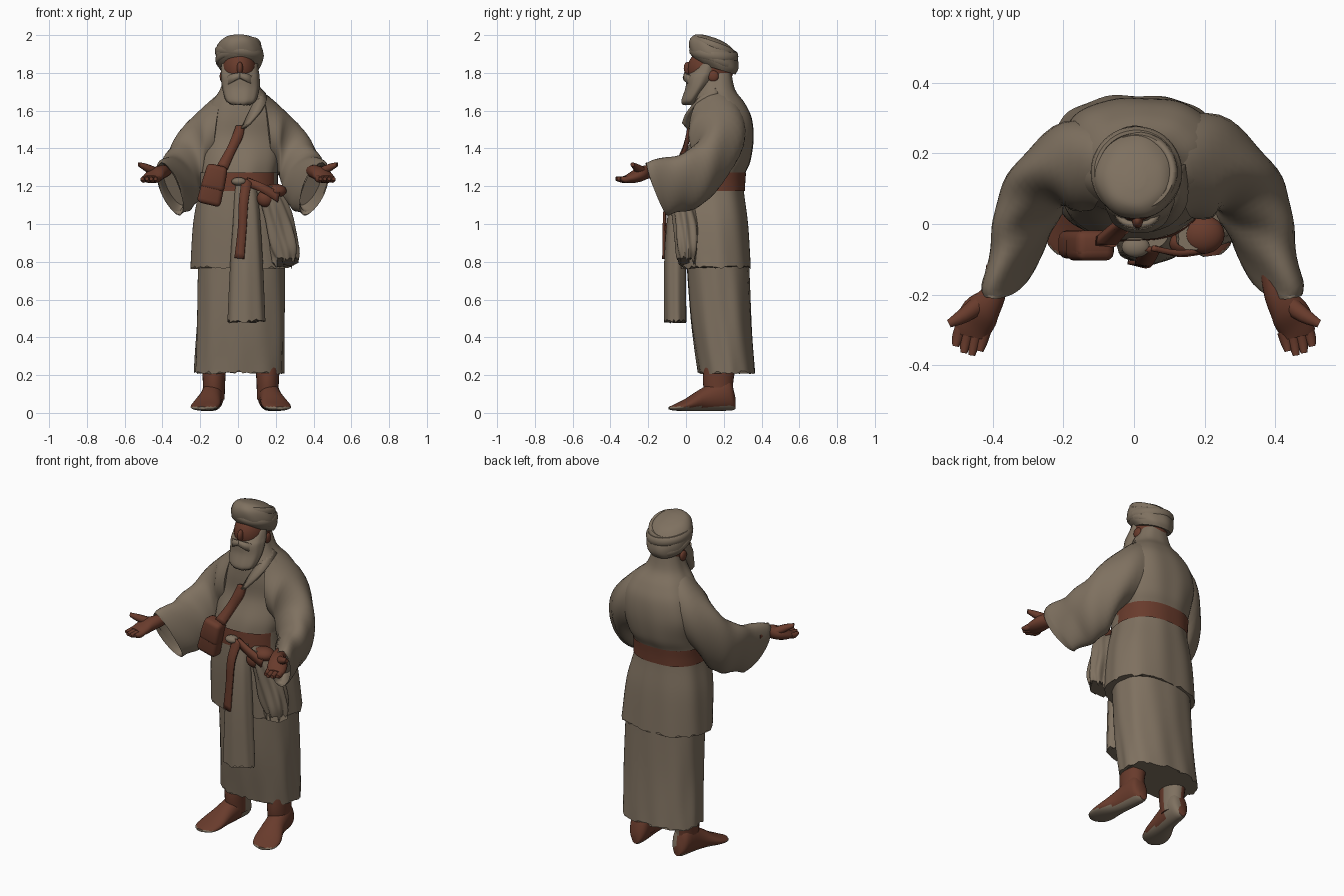
import bpy, bmesh, math, random
from mathutils import Vector, Matrix

random.seed(4)
if "Cube" in bpy.data.objects:
    bpy.data.objects.remove(bpy.data.objects["Cube"], do_unlink=True)


def material(name, rgb):
    m = bpy.data.materials.new(name)
    m.use_nodes = True
    m.diffuse_color = (*rgb, 1)
    bsdf = m.node_tree.nodes["Principled BSDF"]
    bsdf.inputs["Base Color"].default_value = (*rgb, 1)
    bsdf.inputs["Roughness"].default_value = 0.9
    return m


CLOTH = material("tan cloth", (0.212, 0.165, 0.117))
BROWN = material("reddish brown", (0.14, 0.044, 0.025))


def finish(name, bm, mats, angle=0.9):
    bmesh.ops.recalc_face_normals(bm, faces=bm.faces)
    me = bpy.data.meshes.new(name)
    bm.to_mesh(me)
    bm.free()
    for m in mats:
        me.materials.append(m)
    me.shade_smooth()
    me.set_sharp_from_angle(angle=angle)
    ob = bpy.data.objects.new(name, me)
    bpy.context.collection.objects.link(ob)
    return ob


def spline(rows, k):
    """Catmull-Rom interpolation between rows of numbers."""
    out = []
    for i in range(len(rows) - 1):
        a, b, c, d = (rows[max(i - 1, 0)], rows[i], rows[i + 1],
                      rows[min(i + 2, len(rows) - 1)])
        for s in range(k):
            t = s / k
            out.append([q + t * ((r - p) / 2 + t * (p - 2.5 * q + 2 * r - w / 2
                        + t * (1.5 * q - 1.5 * r + (w - p) / 2)))
                        for p, q, r, w in zip(a, b, c, d)])
    return out + [list(rows[-1])]


def skin(name, rings, mats, caps=True, rule=None):
    bm = bmesh.new()
    vs = [[bm.verts.new(p) for p in ring] for ring in rings]
    n = len(vs[0])
    for a, b in zip(vs, vs[1:]):
        for j in range(n):
            bm.faces.new((a[j], a[(j + 1) % n], b[(j + 1) % n], b[j]))
    if caps:
        bm.faces.new(vs[0])
        bm.faces.new(vs[-1])
    if rule:
        for f in bm.faces:
            f.material_index = rule(f.calc_center_median())
    return finish(name, bm, mats)


def loft(name, rows, mats, n=48, fold=0, waves=9, twist=1.0, rag=0, tilt=0, power=2.0, caps=True, rule=None):
    """Upright form from rows of (z, cx, cy, rx, ry), with cloth folds."""
    rows = spline(rows, 5)
    rings = []
    for i, (z, cx, cy, rx, ry) in enumerate(rows):
        t = i / (len(rows) - 1)
        ring = []
        for j in range(n):
            a = math.tau * j / n
            c, s = math.cos(a), math.sin(a)
            f = (abs(c) ** power + abs(s) ** power) ** (-1 / power)
            f *= 1 + fold * (1 - 0.5 * t) * (math.sin(waves * a + twist * t)
                                             + 0.6 * math.sin((waves - 4) * a - 2 * twist * t + 1))
            dz = rag * random.uniform(-1, 1) if i == 0 else 0
            ring.append((cx + rx * f * c, cy + ry * f * s, z + dz + tilt * ry * f * s))
        rings.append(ring)
    return skin(name, rings, mats, caps, rule)


def limb(name, rows, mats, side=1, shift=0, n=20, k=4, fold=0, rule=None):
    """Tube from rows of (top point, bottom point, half width); side -1 mirrors it."""
    rows = spline([(*t, *b, w) for t, b, w in rows], k)
    mids = [(Vector(r[:3]) + Vector(r[3:6])) / 2 for r in rows]
    rings = []
    for i, r in enumerate(rows):
        up = (Vector(r[:3]) - Vector(r[3:6])) / 2
        along = mids[min(i + 1, len(rows) - 1)] - mids[max(i - 1, 0)]
        across = up.cross(along).normalized() * r[6]
        if i and across.dot(last) < 0:
            across.negate()
        last = across
        ring = []
        for j in range(n):
            a = math.tau * j / n
            f = 1 + fold * math.sin(3 * a + i * 0.9)
            p = mids[i] + (up * math.cos(a) + across * math.sin(a)) * f
            ring.append((side * p.x + shift, p.y, p.z))
        rings.append(ring)
    return skin(name, rings, mats, True, rule)


def ribbon(name, pairs, mat, thick=0.012, k=4):
    """Cloth strip between two edges, thickened."""
    rows = spline([(*a, *b) for a, b in pairs], k)
    bm = bmesh.new()
    vs = [(bm.verts.new(r[:3]), bm.verts.new(r[3:])) for r in rows]
    for a, b in zip(vs, vs[1:]):
        bm.faces.new((a[0], a[1], b[1], b[0]))
    ob = finish(name, bm, [mat])
    mod = ob.modifiers.new("thickness", "SOLIDIFY")
    mod.thickness, mod.offset = thick, 0


def blob(name, centre, radii, mat):
    bm = bmesh.new()
    bmesh.ops.create_uvsphere(bm, u_segments=24, v_segments=14, radius=1)
    bmesh.ops.transform(bm, matrix=Matrix.LocRotScale(centre, None, radii), verts=bm.verts)
    finish(name, bm, [mat])


# Garments
loft("skirt", [(.215, .005, .215, .236, .15), (.5, .015, .185, .231, .16), (.85, .018, .165, .228, .165)],
     [CLOTH], 72, .015, 11, 3, .01, power=2.4)
loft("tunic", [(.77, .017, .155, .265, .187), (1, .01, .14, .245, .187), (1.17, 0, .13, .208, .176),
               (1.25, 0, .134, .203, .172), (1.33, .01, .16, .215, .18), (1.45, .015, .192, .23, .166),
               (1.56, .025, .19, .215, .158), (1.64, .025, .175, .17, .135), (1.71, .015, .16, .112, .1),
               (1.8, .01, .165, .078, .075)], [CLOTH], 72, .011, 10, 5, .009, power=2.4)
# The belt is tucked under the cloth at the front right and the hips
loft("belt", [(1.175, 0, .131, .212, .181), (1.225, 0, .133, .21, .181), (1.272, 0, .137, .211, .181)],
     [BROWN, CLOTH], 72, .004, 10, power=2.4, caps=False,
     rule=lambda c: int(c.y < .11 and (c.x > .19 or c.x < -.13)))
loft("front_cloth_panel", [(.485, .043, -.055, .098, .058), (.8, .045, -.055, .085, .058),
                           (1.05, .045, -.045, .07, .052), (1.21, .04, -.035, .055, .035)],
     [CLOTH], 40, .035, 7, 2, .012)
loft("hip_cloth", [(.81, .25, .005, .062, .045), (.88, .24, .005, .08, .06), (1, .215, 0, .08, .065),
                   (1.12, .185, -.02, .07, .055), (1.2, .16, -.04, .035, .035)],
     [CLOTH], 48, .11, 8, 4, .04)
ribbon("collar_flap", [((.02, .01, 1.5), (.06, -.018, 1.53)), ((.06, .03, 1.59), (.115, .01, 1.59)),
                       ((.1, .08, 1.68), (.15, .07, 1.65)), ((.1, .15, 1.73), (.14, .17, 1.69))], CLOTH, .016)

# Sleeves, hands, legs and feet, mirrored
sleeve = [((-.07, .2, 1.7), (-.12, .14, 1.34), .135), ((-.21, .2, 1.6), (-.17, .13, 1.27), .12),
          ((-.31, .125, 1.48), (-.21, .12, 1.17), .085), ((-.36, .03, 1.39), (-.235, .07, 1.1), .082),
          ((-.38, -.08, 1.355), (-.265, -.01, 1.07), .066), ((-.41, -.2, 1.33), (-.305, -.095, 1.05), .055),
          ((-.408, -.195, 1.32), (-.307, -.095, 1.065), .047),
          ((-.39, -.12, 1.31), (-.295, -.04, 1.1), .035)]
palm = [((-.385, -.12, 1.31), (-.385, -.12, 1.25), .034), ((-.4, -.2, 1.312), (-.4, -.2, 1.24), .036),
        ((-.435, -.25, 1.3), (-.435, -.25, 1.222), .054), ((-.455, -.29, 1.275), (-.455, -.29, 1.216), .053),
        ((-.463, -.32, 1.258), (-.463, -.32, 1.218), .045)]
foot = [((-.125, .262, .08), (-.125, .262, .02), .025), ((-.127, .22, .19), (-.127, .23, .012), .055),
        ((-.145, .1, .14), (-.145, .1, .01), .06), ((-.17, 0, .075), (-.17, 0, .01), .077),
        ((-.187, -.06, .045), (-.187, -.06, .012), .064), ((-.192, -.09, .033), (-.192, -.09, .018), .025)]


def digit(name, pts, side):
    limb(name, [((x, y, z + r), (x, y, z - r), r) for x, y, z, r in pts], [BROWN], side, 0, 10, 3)


def heel_patch(c):
    return c.y > .17 and -.12 < c.x < 0


for side, word in ((1, "right"), (-1, "left")):
    off = 0 if side > 0 else 1
    limb(word + "_sleeve", [(t, b, w * (1 + .18 * off)) for t, b, w in sleeve], [CLOTH], side, .042 * off, 32, 5, .035)
    limb(word + "_palm", palm, [BROWN], side, .005 * off)
    for i, length in enumerate((.05, .066, .07, .055)):
        x, y = -.492 + .023 * i, -.297 - .003 * i
        digit(f"{word}_finger_{i + 1}", [(x, y, 1.24, .018), (x - .008, y - length / 2, 1.235, .017),
                                         (x - .014, y - length, 1.24, .01)], side)
    digit(word + "_thumb", [(-.43, -.22, 1.27, .028), (-.48, -.258, 1.295, .023),
                            (-.525, -.283, 1.315, .012)], side)
    limb(word + "_foot", foot, [BROWN, CLOTH], side, .03 * off, 24, 4, 0,
         lambda c: int(c.z < .032 or heel_patch(c)))
    cx = -.127 if side > 0 else .157
    loft(word + "_leg", [(.07, cx, .175, .056, .072), (.16, cx, .17, .059, .08), (.24, cx, .178, .064, .085)],
         [BROWN, CLOTH], 24, rule=lambda c: int(heel_patch(c)))

# Head, beard and turban
blob("head", (.007, .13, 1.82), (.092, .122, .115), BROWN)
blob("nose", (.01, .01, 1.825), (.016, .022, .034), BROWN)
for s in (-1, 1):
    blob("ear", (.007 + s * .09, .145, 1.782), (.014, .028, .03), BROWN)
    ribbon("moustache", [((.01, -.002, 1.8), (.01, -.01, 1.772)),
                         ((.01 + s * .04, .008, 1.793), (.01 + s * .035, -.002, 1.755)),
                         ((.01 + s * .065, .04, 1.78), (.01 + s * .06, .025, 1.735))], CLOTH, .016)
loft("beard", [(1.632, .015, .015, .05, .034), (1.655, .015, .022, .08, .047), (1.72, .015, .058, .098, .062),
               (1.775, .012, .082, .102, .08), (1.805, .01, .1, .1, .075), (1.85, .008, .118, .096, .05)],
     [CLOTH], 40, .022, 9, 1, .004)
loft("turban", [(1.82, .007, .165, .1, .098), (1.855, .007, .152, .12, .124), (1.9, .007, .145, .126, .13),
                (1.945, .006, .14, .114, .118), (1.978, .005, .135, .08, .083), (1.992, .005, .13, .025, .03)],
     [CLOTH], 48, .014, 7, 7, 0, -.3)
for z, r, lean, roll in ((1.875, .112, -.42, .04), (1.903, .115, -.14, -.1), (1.93, .102, -.35, .12)):
    rings = []
    for i in range(49):
        a = math.tau * i / 48
        c, s = math.cos(a), math.sin(a)
        rings.append([(.007 + c * (r + .015 * math.cos(b)), .147 + s * (r + .015 * math.cos(b)),
                       z + lean * r * s + roll * r * c + .027 * math.sin(b))
                      for b in (math.tau * j / 10 for j in range(10))])
    skin("turban_wrap", rings, [CLOTH], False)

# Strap, pouches and belt tail
ribbon("chest_strap", [((-.11, -.05, 1.31), (-.055, -.055, 1.29)), ((-.06, -.008, 1.4), (-.015, -.01, 1.38)),
                       ((-.025, .014, 1.48), (.025, .01, 1.46)), ((-.01, .022, 1.52), (.035, .02, 1.52))], BROWN, .024)
ribbon("belt_tail", [((.02, -.07, 1.24), (.075, -.07, 1.23)), ((.005, -.105, 1.12), (.055, -.108, 1.12)),
                     ((.0, -.11, .98), (.045, -.118, .98)), ((-.018, -.108, .82), (.032, -.12, .815))], BROWN)


def pouch(name, centre, size, turn):
    bm = bmesh.new()
    bmesh.ops.create_cube(bm, size=1)
    for v in bm.verts:
        if v.co.z > 0:
            v.co.x *= .85
    bmesh.ops.transform(bm, matrix=Matrix.LocRotScale(centre, Matrix.Rotation(turn, 3, "Y").to_quaternion(), size),
                        verts=bm.verts)
    bmesh.ops.bevel(bm, geom=bm.edges[:], offset=.024, segments=3, affect="EDGES", profile=.5)
    finish(name, bm, [BROWN])


pouch("side_pouch", (-.132, -.058, 1.207), (.13, .08, .215), .24)
pouch("pouch_flap", (-.122, -.063, 1.245), (.128, .082, .135), .24)
blob("hip_purse", (.145, -.055, 1.135), (.045, .035, .045), BROWN)
blob("hip_wrap", (.195, -.03, 1.175), (.062, .055, .038), BROWN)
ribbon("hip_sash", [((.05, -.068, 1.245), (.06, -.068, 1.195)), ((.13, -.082, 1.215), (.13, -.086, 1.165)),
                    ((.22, -.07, 1.165), (.21, -.075, 1.115))], BROWN, .016)
blob("belt_knot", (.005, -.065, 1.225), (.04, .03, .022), CLOTH)
